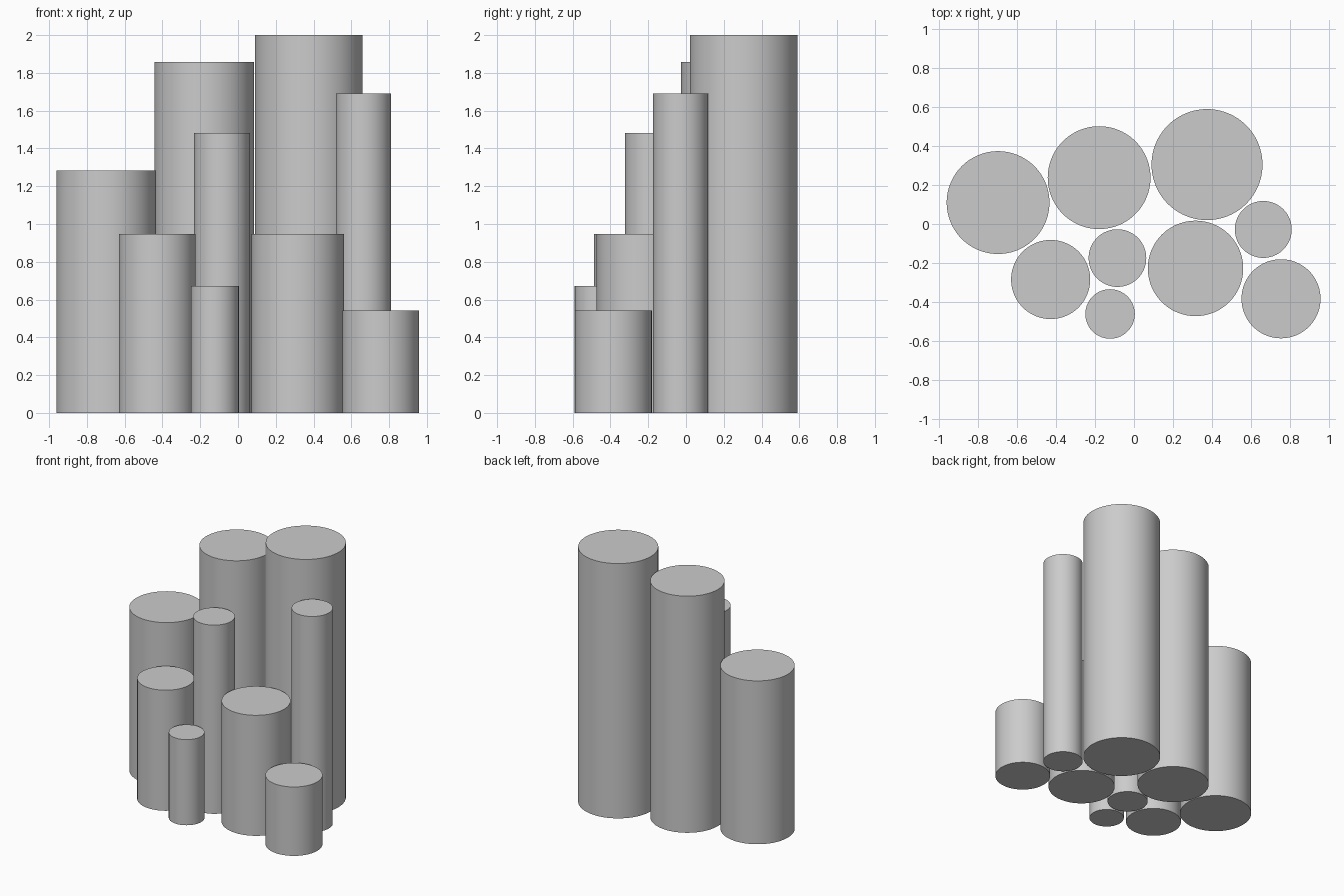
import bpy
import math

if "Cube" in bpy.data.objects:
    bpy.data.objects.remove(bpy.data.objects["Cube"])

# Cluster of standing columns: name, x, y, radius, height
COLUMNS = [
    ("back_left_column", -0.698, 0.11, 0.264, 1.282),
    ("back_middle_column", -0.179, 0.238, 0.264, 1.857),
    ("back_right_column", 0.375, 0.305, 0.285, 2.0),
    ("right_slim_column", 0.664, -0.028, 0.146, 1.692),
    ("centre_right_column", 0.316, -0.228, 0.245, 0.946),
    ("front_right_column", 0.755, -0.384, 0.203, 0.541),
    ("front_left_column", -0.428, -0.285, 0.203, 0.946),
    ("centre_slim_column", -0.085, -0.175, 0.148, 1.481),
    ("front_small_column", -0.123, -0.462, 0.127, 0.672),
]


def column(name, x, y, radius, height):
    bpy.ops.mesh.primitive_cylinder_add(
        vertices=96, radius=radius, depth=height, location=(x, y, height / 2))
    obj = bpy.context.object
    obj.name = name
    bpy.ops.object.shade_smooth_by_angle(angle=math.radians(30))


for spec in COLUMNS:
    column(*spec)
